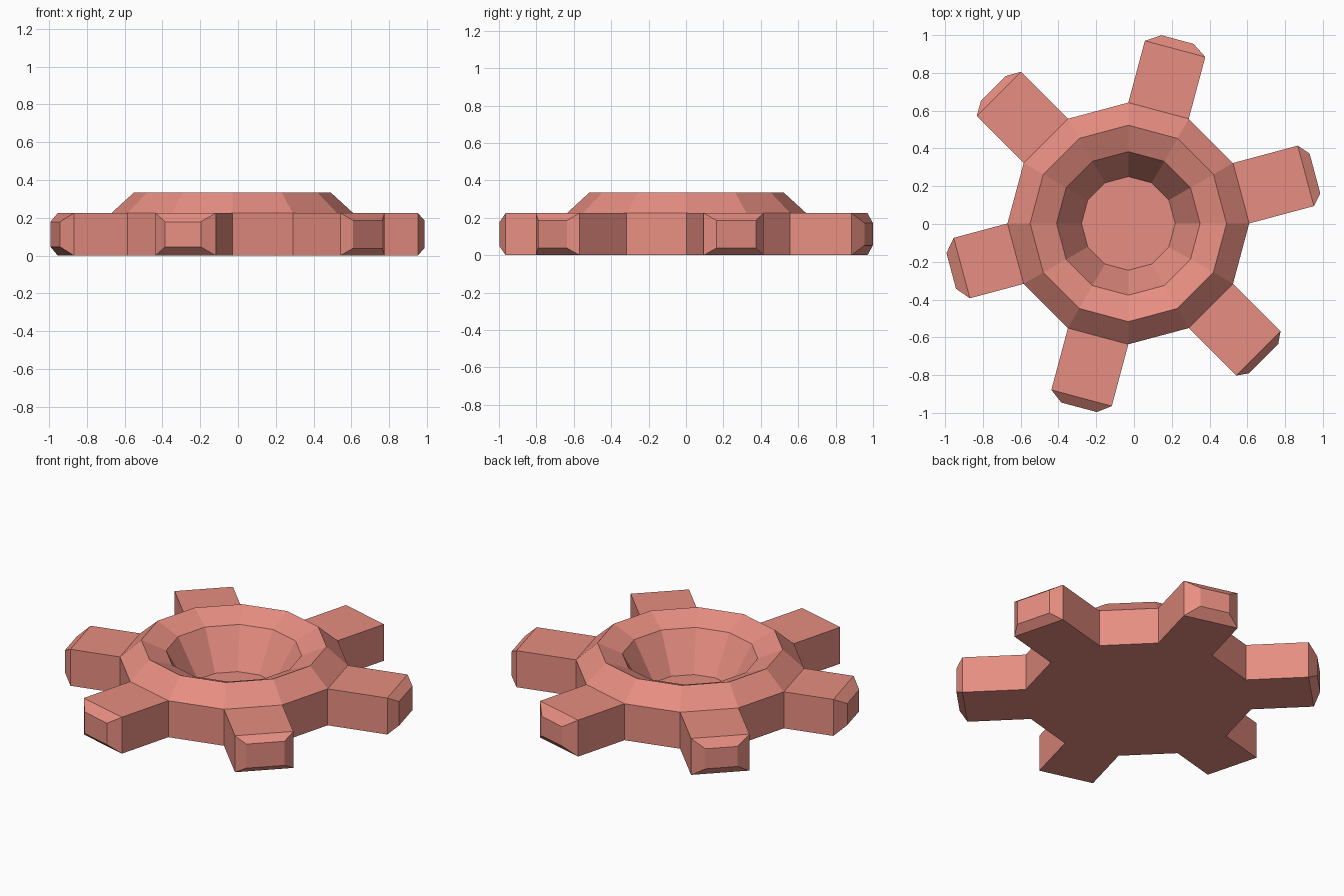
import bpy, bmesh
from math import cos, sin, pi, radians
from mathutils import Vector

if "Cube" in bpy.data.objects:
    bpy.data.objects.remove(bpy.data.objects["Cube"])

SIDES = 12
CX, CY = -0.03, 0.003
H = 0.225

bm = bmesh.new()


def ring(r, z):
    return [bm.verts.new((CX + r * cos(2 * pi * i / SIDES),
                          CY + r * sin(2 * pi * i / SIDES), z)) for i in range(SIDES)]


# Hub: twelve-sided profile from the base, over the rim, down into the bowl
profile = [(0.64, 0), (0.64, H), (0.52, 0.335), (0.38, 0.275), (0.248, 0.045)]
rings = [ring(r, z) for r, z in profile]
walls = []
for k in range(len(rings) - 1):
    a, b = rings[k], rings[k + 1]
    for i in range(SIDES):
        j = (i + 1) % SIDES
        f = bm.faces.new((a[i], a[j], b[j], b[i]))
        if k == 0:
            walls.append(f)
bm.faces.new(rings[0][::-1])
bm.faces.new(rings[-1])


def extrude(face, offset, scale=1.0):
    """Push a face outwards and scale it about its centre."""
    new = bmesh.ops.extrude_discrete_faces(bm, faces=[face])["faces"][0]
    c = new.calc_center_median()
    for v in new.verts:
        v.co = c + (v.co - c) * scale + offset
    return new


# Teeth: every other wall pulled out, each ending in a chamfered tip
# (end radius, tip radius, tip scale)
teeth = [(0.973, 1.023, 0.66), (0.957, 1.008, 0.53), (0.970, 1.012, 0.55),
         (0.913, 0.971, 0.59), (0.957, 1.008, 0.59), (0.974, 1.013, 0.66)]
apothem = 0.64 * cos(pi / SIDES)
for n, (end, tip, scale) in enumerate(teeth):
    ang = radians(15 + 60 * n)
    out = Vector((cos(ang), sin(ang), 0))
    face = extrude(walls[2 * n], out * (end - apothem))
    extrude(face, out * (tip - end), scale)

bmesh.ops.recalc_face_normals(bm, faces=bm.faces)
mesh = bpy.data.meshes.new("toothed_wheel")
bm.to_mesh(mesh)
bm.free()
wheel = bpy.data.objects.new("toothed_wheel", mesh)
bpy.context.collection.objects.link(wheel)

mat = bpy.data.materials.new("coral")
mat.diffuse_color = (0.80, 0.27, 0.22, 1)
mat.use_nodes = True
mat.node_tree.nodes["Principled BSDF"].inputs["Base Color"].default_value = mat.diffuse_color
mesh.materials.append(mat)
